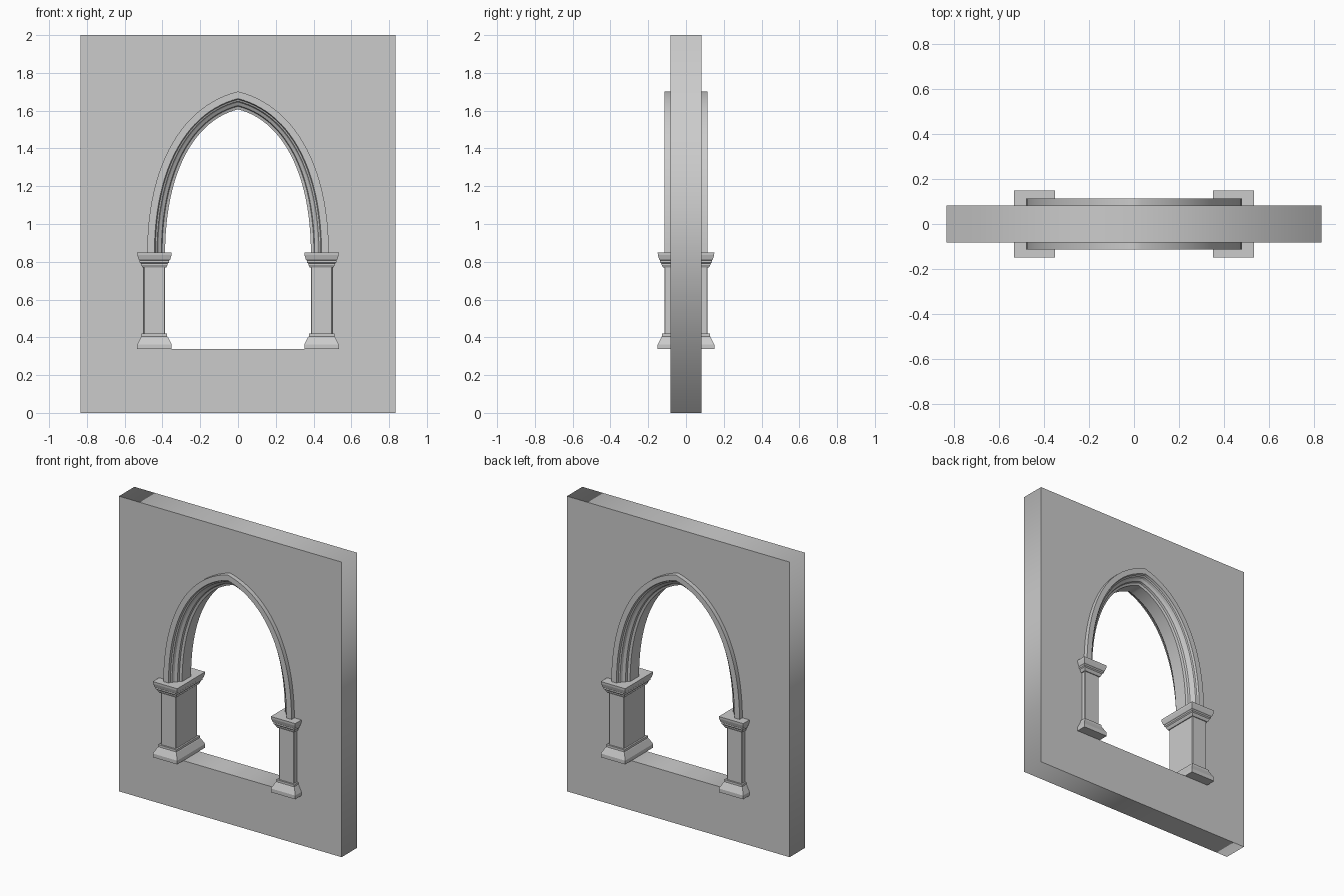
import bpy, bmesh
from math import radians

if "Cube" in bpy.data.objects:
    bpy.data.objects.remove(bpy.data.objects["Cube"])

SPRING, SILL = 0.84, 0.337
STEPS = 24


def arch_half(d):
    """Pointed arch edge, offset outward by d: springing to apex, as (x, z)."""
    w, top = 0.386 + d, 1.607 + d
    h = top - SPRING
    p = [(w, SPRING), (w, SPRING + 0.58 * h),
         (0.58 * w, top - 0.25 * 0.58 * w), (0, top)]
    pts = []
    for i in range(STEPS + 1):
        t = i / STEPS
        k = [(1 - t) ** 3, 3 * t * (1 - t) ** 2, 3 * t * t * (1 - t), t ** 3]
        pts.append(tuple(sum(a * q[j] for a, q in zip(k, p)) for j in (0, 1)))
    return pts


def make_object(name, bm):
    bmesh.ops.recalc_face_normals(bm, faces=bm.faces)
    me = bpy.data.meshes.new(name)
    bm.to_mesh(me)
    bm.free()
    ob = bpy.data.objects.new(name, me)
    bpy.context.collection.objects.link(ob)
    mod = ob.modifiers.new("mirror", 'MIRROR')
    mod.use_axis[0] = True
    return ob


def stack(name, levels, cx=0.4425, hx=0.0565, hy=0.115):
    """Rectangular block from (offset, z) levels, mirrored to both sides."""
    bm = bmesh.new()
    rings = []
    for off, z in levels:
        a, b = hx + off, hy + off
        rings.append([bm.verts.new((cx + sx * a, sy * b, z))
                      for sx, sy in ((-1, -1), (1, -1), (1, 1), (-1, 1))])
    for r, s in zip(rings, rings[1:]):
        for i in range(4):
            j = (i + 1) % 4
            bm.faces.new((r[i], r[j], s[j], s[i]))
    bm.faces.new(rings[0])
    bm.faces.new(rings[-1])
    return make_object(name, bm)


# Wall panel with the arched opening, as a filled 2D curve with thickness
half = arch_half(0.05)
opening = ([(-half[0][0], SILL), (half[0][0], SILL)] + half
           + [(-x, z) for x, z in reversed(half[:-1])])
outline = [(-0.835, 0), (0.835, 0), (0.835, 2), (-0.835, 2)]
cu = bpy.data.curves.new("wall", 'CURVE')
cu.dimensions, cu.fill_mode, cu.extrude = '2D', 'BOTH', 0.083
for loop in (outline, opening):
    sp = cu.splines.new('POLY')
    sp.points.add(len(loop) - 1)
    for pt, (x, z) in zip(sp.points, loop):
        pt.co = (x, z, 0, 1)
    sp.use_cyclic_u = True
wall = bpy.data.objects.new("wall", cu)
bpy.context.collection.objects.link(wall)
wall.rotation_euler.x = radians(90)
bpy.context.view_layer.objects.active = wall
wall.select_set(True)
bpy.ops.object.convert(target='MESH')
wall.select_set(False)

# Arch moulding: stepped profile (offset, y) swept along the pointed arch
front = [(0.095, -0.113), (0.057, -0.113), (0.052, -0.098), (0.043, -0.094),
         (0.036, -0.078), (0.020, -0.068), (0.016, -0.054), (0.0, -0.048)]
profile = front + [(d, -y) for d, y in reversed(front)]
bm = bmesh.new()
rows = [[bm.verts.new((x, y, z)) for x, z in arch_half(d)] for d, y in profile]
for r, s in zip(rows, rows[1:] + rows[:1]):
    for i in range(STEPS):
        bm.faces.new((r[i], r[i + 1], s[i + 1], s[i]))
bm.faces.new([r[0] for r in rows])
arch = make_object("arch_moulding", bm)
bpy.context.view_layer.objects.active = arch
arch.select_set(True)
bpy.ops.object.shade_smooth_by_angle(angle=radians(20))
arch.select_set(False)

# Pier bases, shafts and capitals
stack("pier_base", [(0.035, SILL), (0.035, 0.362), (0.015, 0.402),
                    (0.011, 0.405), (0.011, 0.42)])
shaft = stack("pier_shaft", [(0, 0.41), (0, 0.78)])
stack("pier_capital", [(0.006, 0.77), (0.014, 0.784), (0.014, 0.79),
                       (0.022, 0.797), (0.022, 0.808), (0.027, 0.812),
                       (0.034, 0.835), (0.035, 0.85)])

# Small chamfer on the shaft corners
bev = shaft.modifiers.new("chamfer", 'BEVEL')
bev.width, bev.segments = 0.004, 1
